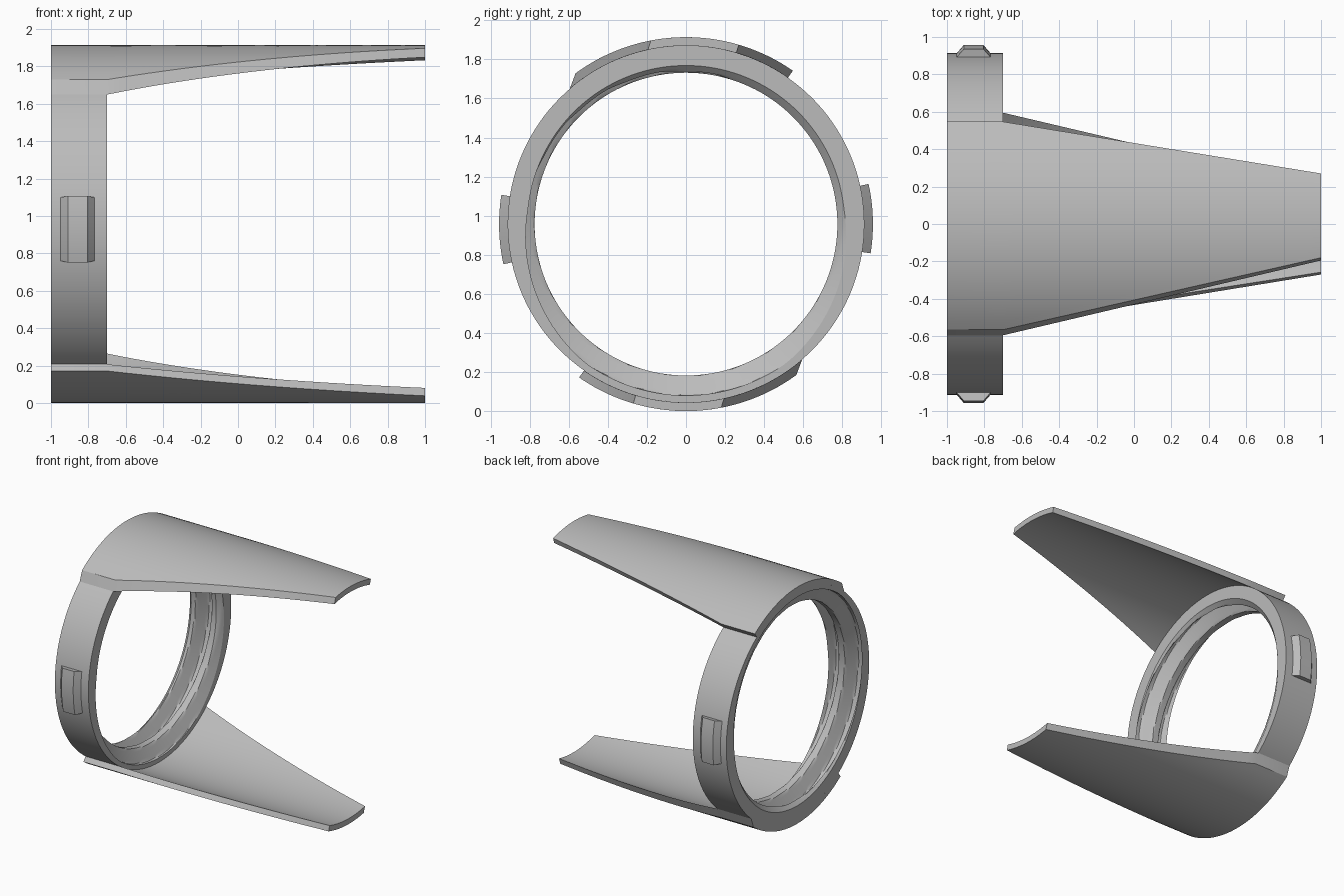
import bpy, bmesh, math
from math import sin, cos, pi, radians

if "Cube" in bpy.data.objects:
    bpy.data.objects.remove(bpy.data.objects["Cube"], do_unlink=True)

AXIS_Z = 0.957                       # height of the ring axis, which runs along x
R_OUT, R_RING, R_BORE, R_ROOT = 0.957, 0.913, 0.775, 0.877
BACK, FRONT, TIP = -1.0, -0.7, 1.0   # ring ends and blade tip along x

grey = bpy.data.materials.new("plain grey")
grey.use_nodes = True
colour = (0.5, 0.5, 0.5, 1)
grey.diffuse_color = colour
grey.node_tree.nodes["Principled BSDF"].inputs["Base Color"].default_value = colour


def polar(x, r, a):
    """Point at radius r and angle a, turning from +z towards +y."""
    return (x, r * sin(a), AXIS_Z + r * cos(a))


def loft(name, sections, cyclic=False):
    """Skin closed cross-sections; close into a loop or cap both ends."""
    bm = bmesh.new()
    rows = [[bm.verts.new(p) for p in s] for s in sections]
    n = len(rows[0])
    pairs = list(zip(rows, rows[1:]))
    if cyclic:
        pairs.append((rows[-1], rows[0]))
    else:
        bm.faces.new(rows[0])
        bm.faces.new(rows[-1])
    for a, b in pairs:
        for i in range(n):
            j = (i + 1) % n
            bm.faces.new((a[i], a[j], b[j], b[i]))
    bmesh.ops.recalc_face_normals(bm, faces=bm.faces)
    mesh = bpy.data.meshes.new(name)
    bm.to_mesh(mesh)
    bm.free()
    mesh.materials.append(grey)
    obj = bpy.data.objects.new(name, mesh)
    bpy.context.collection.objects.link(obj)
    bpy.ops.object.select_all(action='DESELECT')
    obj.select_set(True)
    bpy.context.view_layer.objects.active = obj
    bpy.ops.object.shade_smooth_by_angle(angle=radians(25))
    return obj


# Ring with an internal helical thread and chamfered mouths
def bore_radius(x, a, pitch=0.2):
    u = (x - FRONT) / pitch + (a - pi) / (2 * pi)
    d = abs(u - round(u))
    t = min(max((d - 0.1) / 0.26, 0), 1)
    thread = R_ROOT + (R_BORE - R_ROOT) * t
    chamfer = R_BORE + 0.037 - min(x - BACK, FRONT - x)
    return max(thread, chamfer)


SEGMENTS, STEPS = 144, 40
ring = []
for k in range(SEGMENTS):
    a = 2 * pi * k / SEGMENTS
    xs = [BACK + (FRONT - BACK) * i / STEPS for i in range(STEPS + 1)]
    ring.append([polar(x, bore_radius(x, a), a) for x in xs]
                + [polar(FRONT, R_RING, a), polar(BACK, R_RING, a)])
loft("threaded_ring", ring, cyclic=True)


# Tapering curved blades, one the half-turn copy of the other
def blade(name, turn):
    count, arc = 24, 24
    stations = [BACK] + [FRONT + (TIP - FRONT) * i / count for i in range(count + 1)]
    sections = []
    for x in stations:
        t = max(0, (x - FRONT) / (TIP - FRONT))
        mix = lambda p, q: p + (q - p) * t
        wide = math.asin(mix(0.547, 0.27) / R_OUT)
        slant_out = -math.asin(mix(0.565, 0.18) / R_OUT)
        slant_in = -math.asin(mix(0.595, 0.195) / R_RING)
        outer = [polar(x, R_OUT, turn + slant_out + (wide - slant_out) * i / arc)
                 for i in range(arc + 1)]
        inner = [polar(x, R_RING, turn + wide + (slant_in - wide) * i / arc)
                 for i in range(arc + 1)]
        sections.append(outer + inner)
    loft(name, sections)


blade("top_blade", 0)
blade("bottom_blade", pi)


# Bevelled grip tabs on both sides of the ring
def tab(name, turn):
    profile = [(-0.955, 0.905), (-0.91, R_OUT), (-0.805, R_OUT), (-0.76, 0.905)]
    first, last, count = radians(77.6), radians(99), 12
    angles = [turn + first + (last - first) * i / count for i in range(count + 1)]
    loft(name, [[polar(x, r, a) for x, r in profile] for a in angles])


tab("back_tab", 0)
tab("front_tab", pi)
